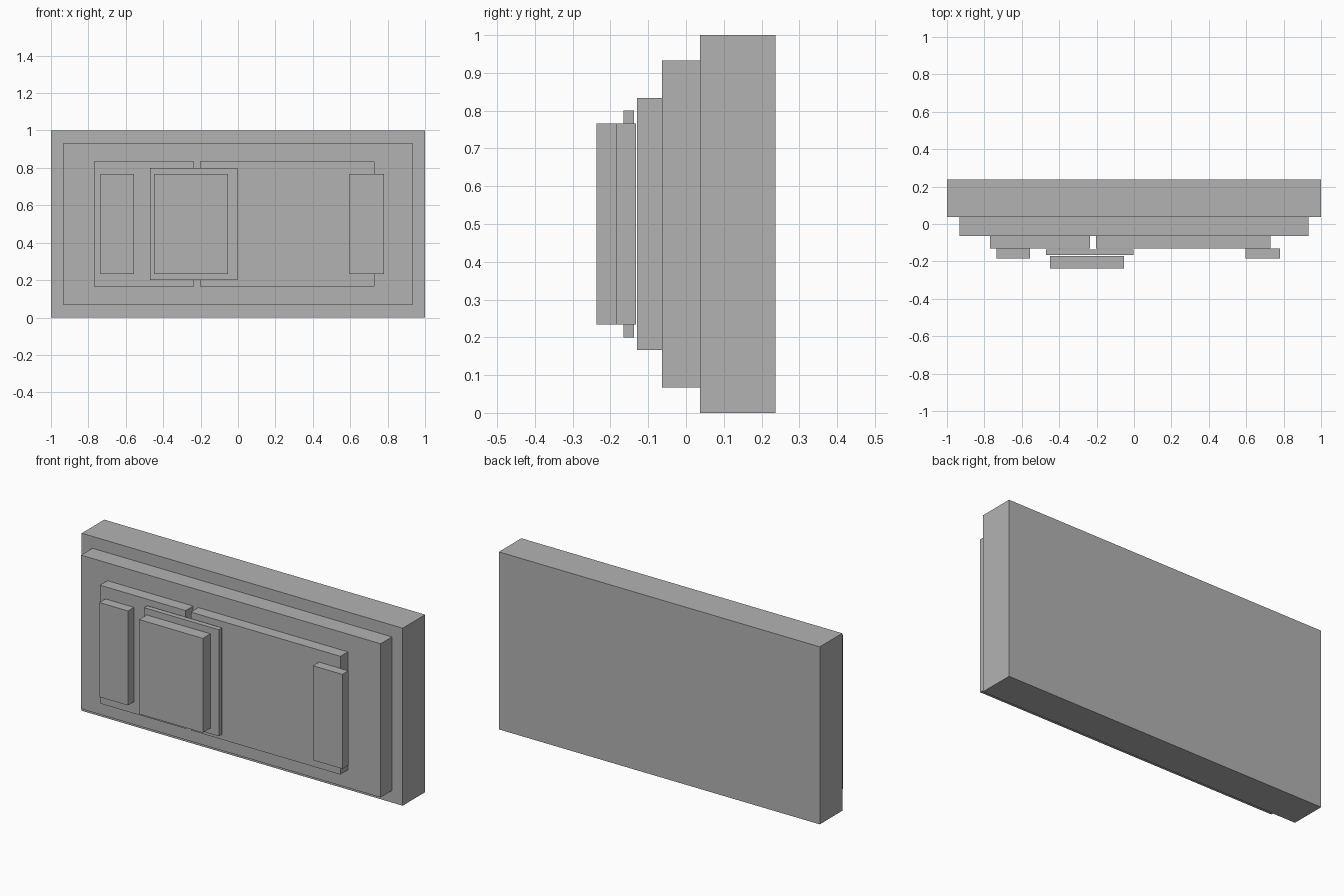
import bpy

if "Cube" in bpy.data.objects:
    bpy.data.objects.remove(bpy.data.objects["Cube"])

grey = bpy.data.materials.new("plain grey")
grey.diffuse_color = (0.45, 0.45, 0.45, 1)
grey.use_nodes = True
grey.node_tree.nodes["Principled BSDF"].inputs["Base Color"].default_value = grey.diffuse_color


def box(name, x0, x1, y0, y1, margin):
    """Box between x and y limits, inset by margin from z = 0 and z = 1."""
    bpy.ops.mesh.primitive_cube_add(
        size=1, location=((x0 + x1) / 2, (y0 + y1) / 2, 0.5))
    ob = bpy.context.object
    ob.name = name
    ob.scale = (x1 - x0, y1 - y0, 1 - 2 * margin)
    bpy.ops.object.transform_apply(location=False, rotation=False, scale=True)
    ob.data.materials.append(grey)
    return ob


# Stepped backing
box("back_slab", -1, 1, 0.0375, 0.2375, 0)
box("front_slab", -0.933, 0.933, -0.0635, 0.0375, 0.067)

# Two raised panels with a narrow gap between them
box("left_panel", -0.77, -0.235, -0.13, -0.0635, 0.167)
box("right_panel", -0.203, 0.729, -0.13, -0.0635, 0.167)

# Narrow upright blocks on the panels
box("left_block", -0.734, -0.556, -0.1855, -0.132, 0.234)
box("right_block", 0.597, 0.78, -0.1855, -0.132, 0.234)

# Thin floating plate with a thicker pad in front
box("thin_plate", -0.47, -0.003, -0.165, -0.137, 0.2)
box("front_pad", -0.45, -0.053, -0.2375, -0.17, 0.234)
